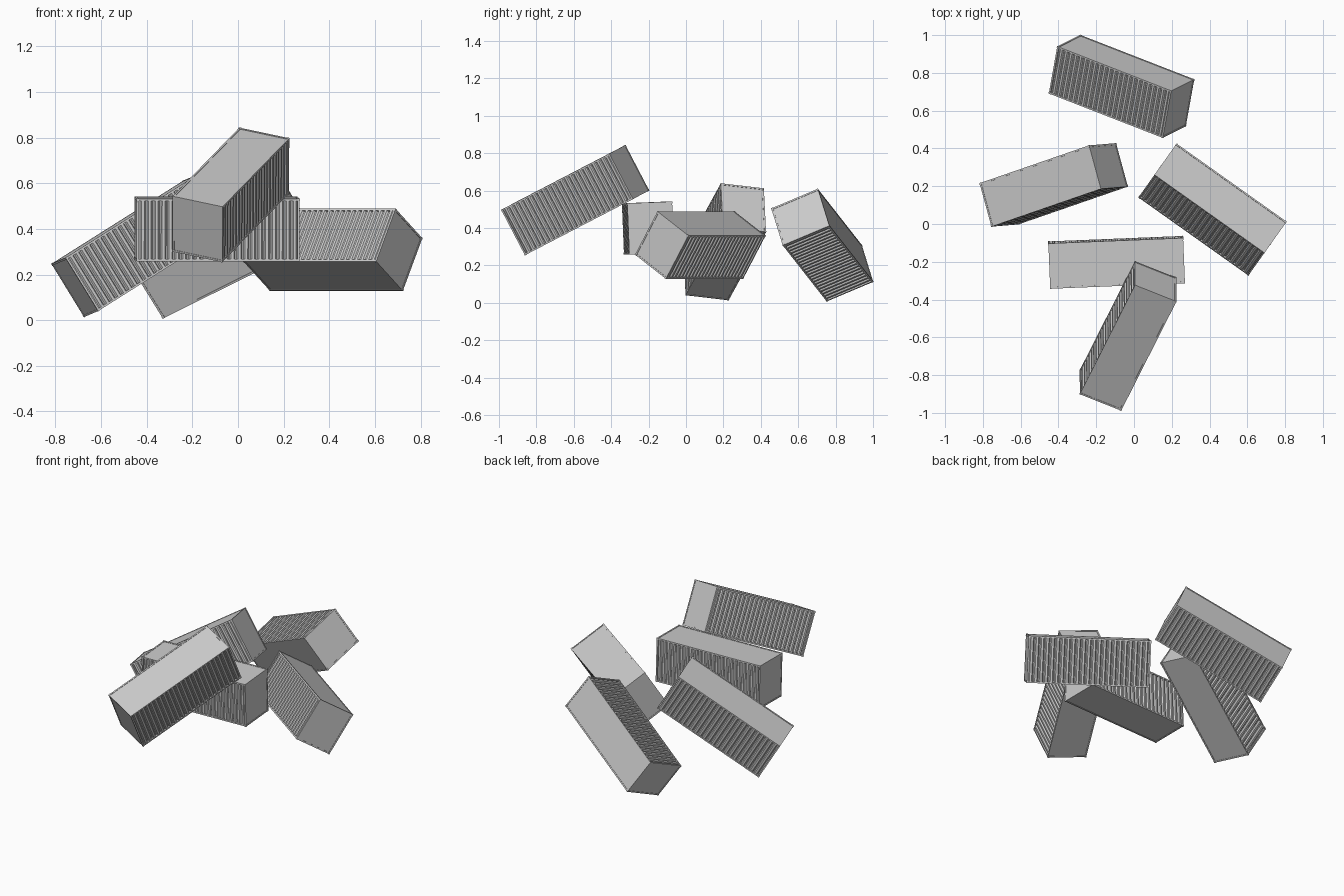
import bpy, bmesh
from mathutils import Matrix, Vector

if "Cube" in bpy.data.objects:
    bpy.data.objects.remove(bpy.data.objects["Cube"])

L, W, H = 0.714, 0.240, 0.274   # container length, width, height
T = 0.009                       # frame bar thickness
RIBS = 23                       # corrugations per long side
DEPTH = 0.008                   # corrugation depth


def add_box(bm, centre, size):
    m = Matrix.Translation(centre) @ Matrix.Diagonal((*size, 1))
    bmesh.ops.create_cube(bm, size=1, matrix=m)


def to_mesh(bm, name):
    bmesh.ops.recalc_face_normals(bm, faces=bm.faces)
    mesh = bpy.data.meshes.new(name)
    bm.to_mesh(mesh)
    bm.free()
    return mesh


def frame_mesh():
    # twelve edge bars plus slightly larger corner blocks
    bm = bmesh.new()
    x, y, z = (L - T) / 2, (W - T) / 2, (H - T) / 2
    for a in (-1, 1):
        for b in (-1, 1):
            add_box(bm, (0, a * y, b * z), (L - 2 * T, T, T))
            add_box(bm, (a * x, 0, b * z), (T, W - 2 * T, T))
            add_box(bm, (a * x, b * y, 0), (T, T, H - 2 * T))
            for c in (-1, 1):
                add_box(bm, (a * x, b * y, c * z), (T + .002, T + .002, T + .002))
    return to_mesh(bm, "frame")


def panel_mesh():
    # flat roof, floor and end walls, set just inside the frame
    bm = bmesh.new()
    for s in (-1, 1):
        add_box(bm, (0, 0, s * (H / 2 - .004)), (L - 1.5 * T, W - 1.5 * T, .004))
        add_box(bm, (s * (L / 2 - .004), 0, 0), (.004, W - 1.5 * T, H - 1.5 * T))
    return to_mesh(bm, "panels")


def side_mesh():
    # trapezoid corrugation profile swept over the wall height, both sides
    bm = bmesh.new()
    pitch = (L - 2 * T) / RIBS
    outer, inner = W / 2 - .001, W / 2 - .001 - DEPTH
    for s in (-1, 1):
        profile = []
        for i in range(RIBS):
            x0 = -L / 2 + T + i * pitch
            for f, y in ((0, inner), (.2, inner), (.4, outer), (.8, outer)):
                profile.append((x0 + f * pitch, s * y))
        profile.append((L / 2 - T, s * inner))
        z = H / 2 - T * .8
        low = [bm.verts.new((px, py, -z)) for px, py in profile]
        top = [bm.verts.new((px, py, z)) for px, py in profile]
        for i in range(len(profile) - 1):
            quad = [low[i], low[i + 1], top[i + 1], top[i]]
            bm.faces.new(quad if s < 0 else quad[::-1])
    mesh = bpy.data.meshes.new("corrugated_sides")
    bm.to_mesh(mesh)
    bm.free()
    return mesh


parts = [frame_mesh(), panel_mesh(), side_mesh()]

# name, centre, length direction, upward direction
containers = [
    ("middle_container", (-.092, -.203, .400), (.712, .029, 0), (0, -.011, .27)),
    ("front_container", (-.0315, -.5925, .549), (.292, .577, .300), (0, -.127, .238)),
    ("right_container", (.4155, .0765, .3085), (.582, -.413, 0), (.084, .122, .232)),
    ("left_container", (-.425, .207, .3265), (.582, .201, .367), (-.142, -.011, .237)),
    ("back_container", (-.066, .7285, .3085), (.603, -.235, .300), (.042, .245, .102)),
]

for name, centre, along, up in containers:
    u = Vector(along).normalized()
    v = Vector(up).cross(u).normalized()
    w = u.cross(v)
    pose = Matrix.Translation(centre) @ Matrix((u, v, w)).transposed().to_4x4()
    for mesh in parts:
        ob = bpy.data.objects.new(f"{name}_{mesh.name}", mesh)
        ob.matrix_world = pose
        bpy.context.collection.objects.link(ob)
